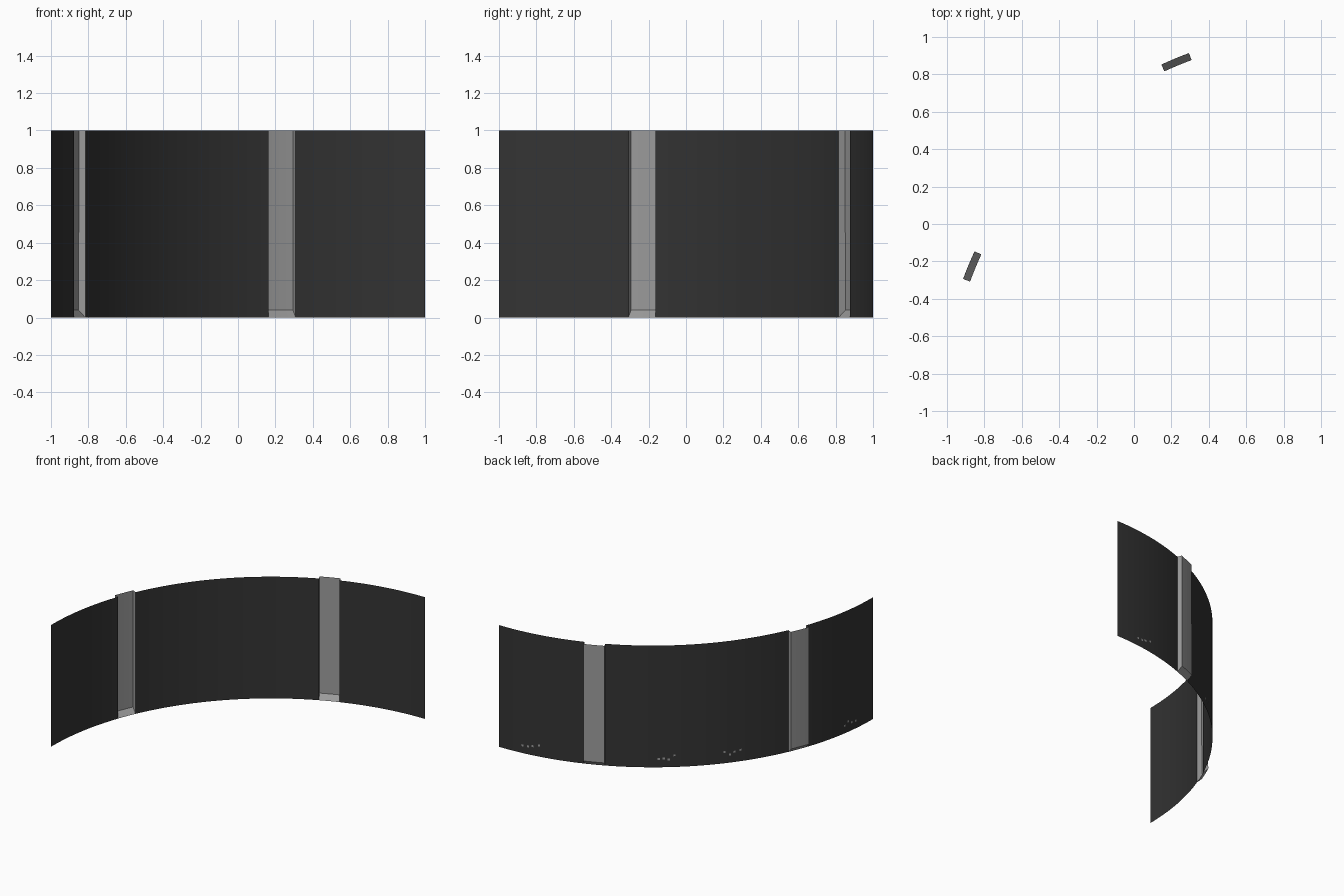
import bpy, bmesh, math, random

if "Cube" in bpy.data.objects:
    bpy.data.objects.remove(bpy.data.objects["Cube"])

random.seed(4)
R, CX, CY = 2.0, 1.0, -1.0      # quarter arc: radius and centre
STEP = 1.125                    # degrees per facet
DEPTH = 0.04                    # depth of the recessed channels


def material(name, v):
    m = bpy.data.materials.new(name)
    m.diffuse_color = (v, v, v, 1)
    m.use_nodes = True
    m.node_tree.nodes["Principled BSDF"].inputs["Base Color"].default_value = m.diffuse_color
    return m


dark = material("dark charcoal", 0.034)
grey = material("mid grey", 0.33)


def P(r, deg, z):
    a = math.radians(deg)       # measured from +y towards -x
    return (CX - r * math.sin(a), CY + r * math.cos(a), z)


def make(name, quads, mat, smooth=False):
    bm = bmesh.new()
    for q in quads:
        bm.faces.new([bm.verts.new(p) for p in q])
    bmesh.ops.remove_doubles(bm, verts=bm.verts, dist=1e-5)
    for f in bm.faces:
        f.smooth = smooth
    me = bpy.data.meshes.new(name)
    bm.to_mesh(me)
    bm.free()
    me.materials.append(mat)
    ob = bpy.data.objects.new(name, me)
    bpy.context.collection.objects.link(ob)
    return ob


def strip(a0, a1, r0, z0, r1, z1):
    """Curved band between a lower and an upper arc, facing outward."""
    n = round((a1 - a0) / STEP)
    out = []
    for i in range(n):
        a, b = a0 + i * STEP, a0 + (i + 1) * STEP
        out.append([P(r0, b, z0), P(r0, a, z0), P(r1, a, z1), P(r1, b, z1)])
    return out


# Curved wall sheets, with gaps for the two channels
for i, (a, b) in enumerate([(0, 20.25), (24.75, 65.25), (69.75, 90)]):
    make(f"curved_wall_{i + 1}", strip(a, b, R, 0, R, 1), dark, True)

# Channels recessed outward: back panel, sloped foot, two radial sides
for i, a in enumerate((20.25, 65.25)):
    b = a + 4.5
    ro, rt = R + DEPTH, R + DEPTH - 0.003
    quads = strip(a, b, ro, DEPTH, rt, 1) + strip(a, b, R, 0, ro, DEPTH)
    for s in (a, b):
        q = [P(R, s, 0), P(ro, s, DEPTH), P(rt, s, 1), P(R, s, 1)]
        quads.append(q if s == a else q[::-1])
    make(f"wall_channel_{i + 1}", quads, grey)

# Small scattered flecks low on the outer face
for i, c in enumerate((7.9, 37.9, 52.1, 82.1)):
    quads = []
    for k in range(4):
        a = c - 1.8 + 1.2 * k + random.uniform(-0.2, 0.2)
        z = 0.08 + random.uniform(-0.02, 0.02)
        w, h, r = 0.25, 0.008, R + 0.002
        quads.append([P(r, a + w, z - h), P(r, a - w, z - h),
                      P(r, a - w, z + h), P(r, a + w, z + h)])
    make(f"wall_flecks_{i + 1}", quads, grey)
